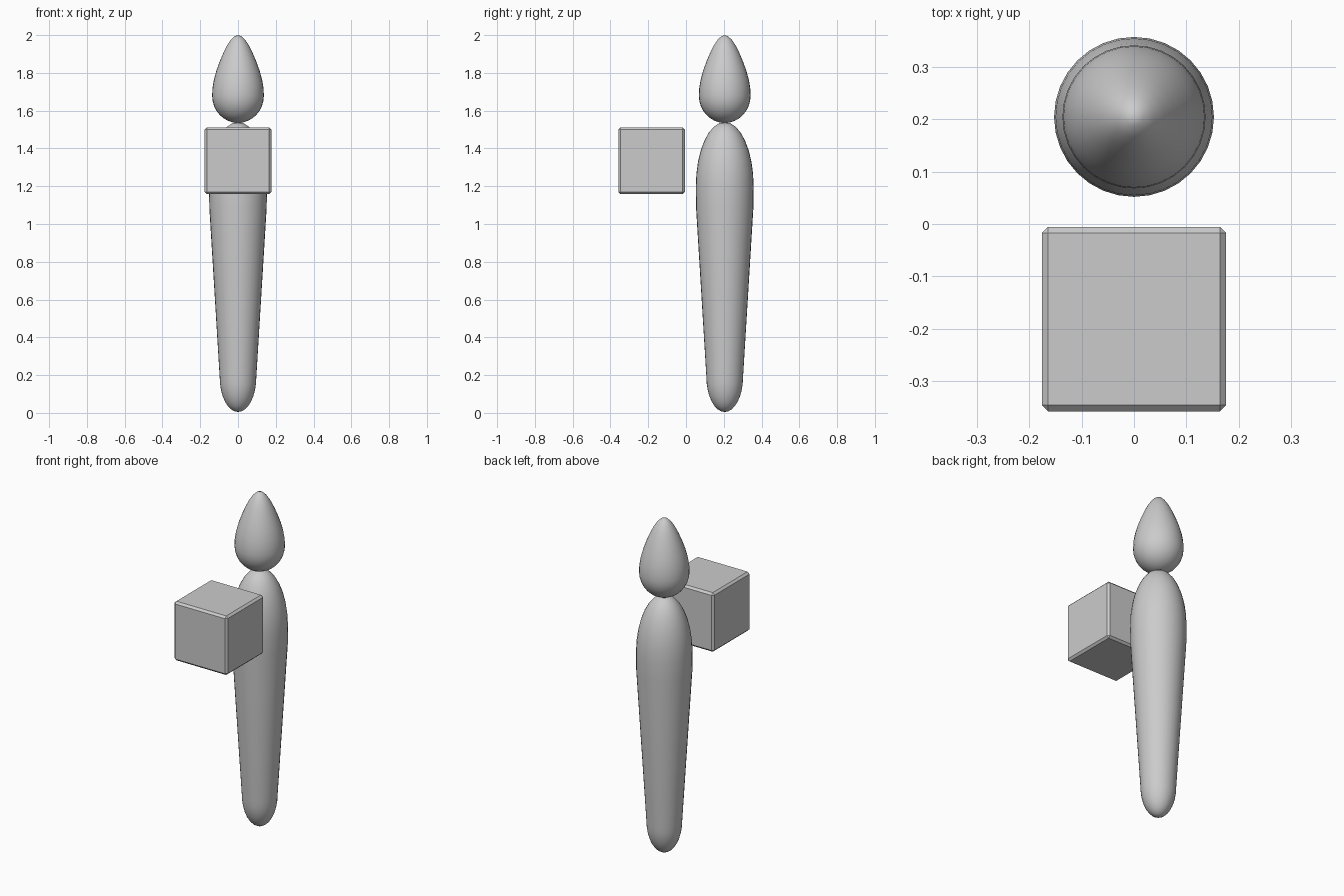
import bpy, bmesh, math

if "Cube" in bpy.data.objects:
    bpy.data.objects.remove(bpy.data.objects["Cube"])

AXIS_Y = 0.205


def finish(bm, name, loc):
    mesh = bpy.data.meshes.new(name)
    bm.to_mesh(mesh)
    bm.free()
    ob = bpy.data.objects.new(name, mesh)
    ob.location = loc
    bpy.context.collection.objects.link(ob)
    return ob


def lathe(name, profile, steps=32):
    """Spin an (r, z) profile around the vertical axis, smooth shaded."""
    bm = bmesh.new()
    verts = [bm.verts.new((r, 0, z)) for r, z in profile]
    edges = [bm.edges.new(pair) for pair in zip(verts, verts[1:])]
    bmesh.ops.spin(bm, geom=verts + edges, cent=(0, 0, 0), axis=(0, 0, 1),
                   angle=math.tau, steps=steps, use_duplicate=False)
    bmesh.ops.remove_doubles(bm, verts=bm.verts, dist=1e-5)
    bmesh.ops.recalc_face_normals(bm, faces=bm.faces)
    for f in bm.faces:
        f.smooth = True
    return finish(bm, name, (0, AXIS_Y, 0))


def cap(radius, z, height, n=8):
    """Quarter ellipse from the pole to the rim."""
    return [(radius * math.sin(a), z + height * math.cos(a))
            for a in (i * math.pi / 2 / n for i in range(n + 1))]


# Tapered body with rounded ends
bottom = cap(0.097, 0.19, -0.185)
top = cap(0.153, 1.2, 0.34)[::-1]
lathe("body", bottom + [(0.152, 1.09)] + top)

# Pointed egg-shaped head
head = cap(0.137, 1.68, -0.145)
head += [(0.135, 1.72), (0.128, 1.762), (0.115, 1.81), (0.097, 1.86),
         (0.078, 1.905), (0.058, 1.945), (0.038, 1.975), (0.018, 1.994), (0, 2.0)]
lathe("head", head)

# Bevelled box held in front
bm = bmesh.new()
bmesh.ops.create_cube(bm, size=0.353)
bmesh.ops.bevel(bm, geom=bm.edges[:], offset=0.012, segments=1, affect='EDGES')
finish(bm, "box", (0, -0.182, 1.335))
